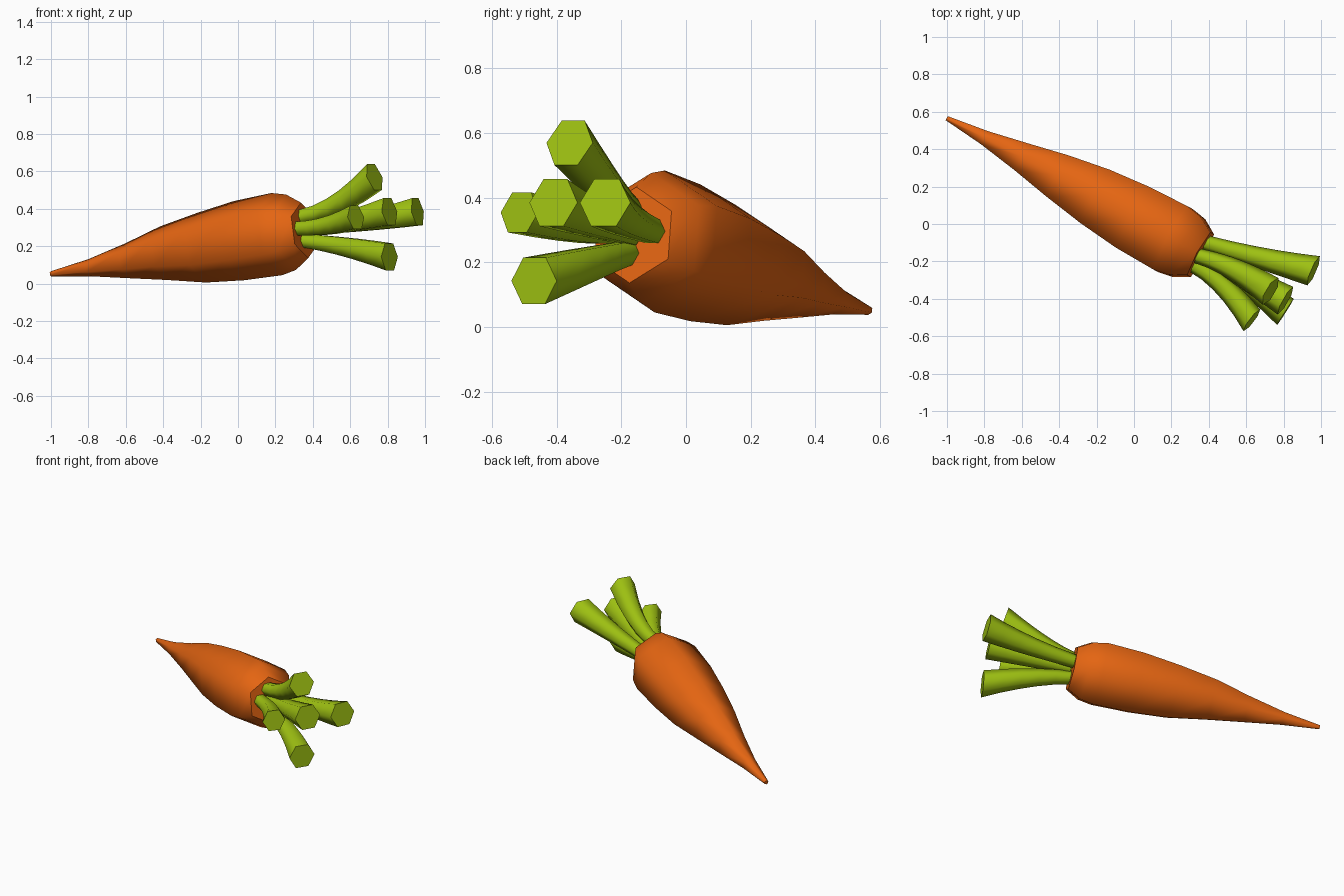
import bpy, bmesh, math
from mathutils import Vector

cube = bpy.data.objects.get("Cube")
if cube:
    bpy.data.objects.remove(cube, do_unlink=True)

UP = Vector((0, 0, 1))
TIP = Vector((-1, 0.565, 0))
HEADING = Vector((0.878, -0.478, 0))      # horizontal direction from tip to crown
ACROSS = Vector((0.478, 0.878, 0))
AXIS = (HEADING + UP * 0.15).normalized()
SIDES = 6


def material(name, color):
    mat = bpy.data.materials.new(name)
    mat.use_nodes = True
    mat.diffuse_color = color
    bsdf = mat.node_tree.nodes["Principled BSDF"]
    bsdf.inputs["Base Color"].default_value = color
    bsdf.inputs["Roughness"].default_value = 0.8
    return mat


def sweep(name, centers, radii, normals, phase, mat):
    """Skin six-sided rings along a path, smooth sides and flat ends."""
    bm = bmesh.new()
    rings = []
    for c, r, n in zip(centers, radii, normals):
        side = UP.cross(n).normalized()
        top = n.cross(side)
        ring = []
        for i in range(SIDES):
            a = phase + math.tau * i / SIDES
            ring.append(bm.verts.new(c + r * (side * math.sin(a) + top * math.cos(a))))
        rings.append(ring)
    for a, b in zip(rings, rings[1:]):
        for i in range(SIDES):
            j = (i + 1) % SIDES
            bm.faces.new((a[i], a[j], b[j], b[i])).smooth = True
    for cap in (rings[0], rings[-1]):
        face = bm.faces.new(cap)
        for edge in face.edges:
            edge.smooth = False
    bmesh.ops.recalc_face_normals(bm, faces=bm.faces)
    mesh = bpy.data.meshes.new(name)
    bm.to_mesh(mesh)
    bm.free()
    mesh.materials.append(mat)
    obj = bpy.data.objects.new(name, mesh)
    bpy.context.scene.collection.objects.link(obj)
    return obj


orange = material("carrot orange", (0.78, 0.13, 0.006, 1))
green = material("stem green", (0.34, 0.53, 0.006, 1))

# Root: distance from the tip, centre height, radius, sideways bow
profile = [
    (0.0, 0.052, 0.014, 0.0), (0.23, 0.085, 0.046, 0.005),
    (0.46, 0.122, 0.094, 0.01), (0.68, 0.163, 0.145, 0.012),
    (0.91, 0.192, 0.188, 0.012), (1.14, 0.230, 0.214, 0.01),
    (1.37, 0.265, 0.222, 0.01), (1.456, 0.275, 0.204, 0.01),
    (1.54, 0.285, 0.150, 0.008),
]
sweep("carrot_root",
      [TIP + HEADING * s + ACROSS * bow + UP * z for s, z, r, bow in profile],
      [r for s, z, r, bow in profile],
      [AXIS] * len(profile), 0, orange)

# Stems: base, middle, end and end radius
stems = {
    "upper_stem": ((0.34, -0.17, 0.36), (0.53, -0.24, 0.425), (0.73, -0.36, 0.57), 0.083),
    "left_stem": ((0.38, -0.10, 0.295), (0.69, -0.185, 0.335), (0.96, -0.25, 0.385), 0.085),
    "middle_stem": ((0.36, -0.17, 0.29), (0.58, -0.28, 0.33), (0.81, -0.41, 0.385), 0.085),
    "right_stem": ((0.32, -0.22, 0.295), (0.48, -0.335, 0.31), (0.63, -0.515, 0.355), 0.073),
    "lower_stem": ((0.35, -0.18, 0.23), (0.58, -0.30, 0.195), (0.81, -0.47, 0.143), 0.083),
}
STEPS = 5
for name, (base, middle, end, radius) in stems.items():
    p0, pm, p2 = Vector(base), Vector(middle), Vector(end)
    p1 = pm * 2 - (p0 + p2) / 2           # bend handle so the curve meets the middle
    centers, radii, normals = [], [], []
    for k in range(STEPS + 1):
        t = k / STEPS
        centers.append(p0 * (1 - t) ** 2 + p1 * 2 * t * (1 - t) + p2 * t * t)
        tangent = ((p1 - p0) * (1 - t) + (p2 - p1) * t).normalized()
        normals.append((AXIS * 2 + tangent).normalized())
        radii.append(0.042 + (radius - 0.042) * t ** 1.3)
    sweep(name, centers, radii, normals, math.pi / SIDES, green)
